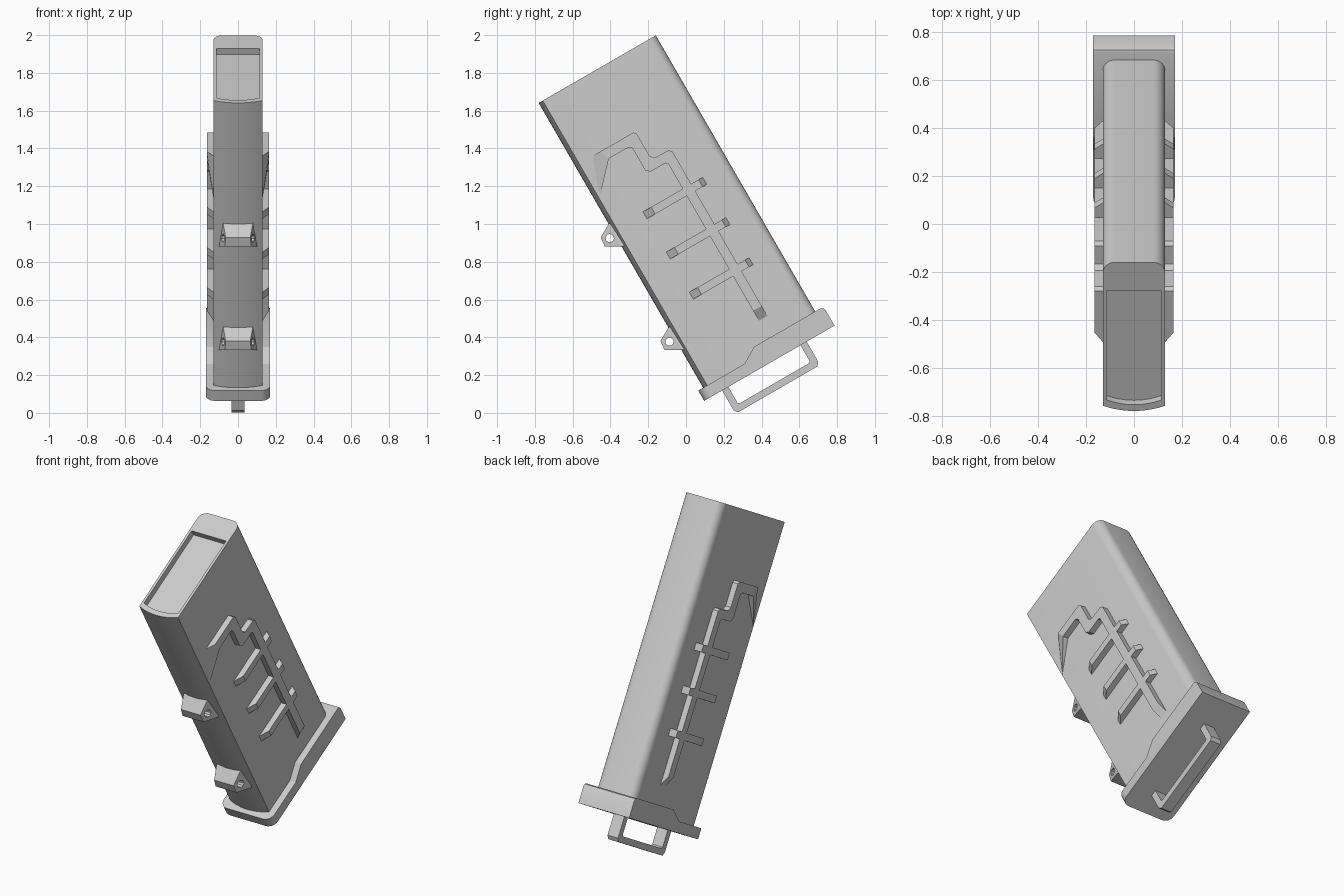
import bpy, bmesh
from math import radians, sin, cos, pi

if "Cube" in bpy.data.objects:
    bpy.data.objects.remove(bpy.data.objects["Cube"])

TILT = radians(30)   # everything is built upright, then leaned about x


def finish(name, bm, smooth=True):
    bmesh.ops.recalc_face_normals(bm, faces=bm.faces)
    me = bpy.data.meshes.new(name)
    bm.to_mesh(me)
    bm.free()
    ob = bpy.data.objects.new(name, me)
    bpy.context.collection.objects.link(ob)
    ob.rotation_euler.x = TILT
    if smooth:
        activate(ob)
        bpy.ops.object.shade_smooth_by_angle(angle=radians(30))
    return ob


def activate(ob):
    bpy.ops.object.select_all(action='DESELECT')
    ob.select_set(True)
    bpy.context.view_layer.objects.active = ob


def loft(bm, a, b):
    """Closed solid between two matching rings of points."""
    va, vb = [bm.verts.new(p) for p in a], [bm.verts.new(p) for p in b]
    n = len(va)
    bm.faces.new(va)
    bm.faces.new(vb)
    for i in range(n):
        j = (i + 1) % n
        bm.faces.new((va[i], va[j], vb[j], vb[i]))


def side_prism(bm, pts, x0, x1):
    loft(bm, [(x0, s, t) for s, t in pts], [(x1, s, t) for s, t in pts])


def cut(ob, cutter):
    cutter.hide_render = True
    m = ob.modifiers.new("cut", 'BOOLEAN')
    m.object, m.solver = cutter, 'EXACT'
    bpy.context.view_layer.update()
    activate(ob)
    bpy.ops.object.modifier_apply(modifier=m.name)
    bpy.data.objects.remove(cutter)


def section(hw, mid, corner, back, r):
    """Bowed front, flat sides, rounded back corners."""
    pts = []
    for i in range(11):
        k = -1 + i / 5
        pts.append((hw * k, mid + (corner - mid) * k * k))
    for cx, a0 in ((hw - r, 0), (r - hw, pi / 2)):
        for i in range(7):
            a = a0 + pi / 12 * i
            pts.append((cx + r * cos(a), back - r + r * sin(a)))
    return pts


# main casing with shallow pocket in the top
bm = bmesh.new()
outer = section(0.13, 0.145, 0.17, 0.861, 0.05)
loft(bm, [(x, y, 0.06) for x, y in outer], [(x, y, 1.811) for x, y in outer])
body = finish("casing", bm)
bm = bmesh.new()
inner = section(0.115, 0.175, 0.198, 0.724, 0.004)
loft(bm, [(x, y, 1.774) for x, y in inner], [(x, y, 1.9) for x, y in inner])
cut(body, finish("pocket_cutter", bm, False))

# base plate, stepped up at the back, rounded front corners
bm = bmesh.new()
side_prism(bm, [(0.115, 0.007), (0.912, 0.007), (0.912, 0.102), (0.906, 0.117), (0.893, 0.123),
                (0.487, 0.123), (0.398, 0.07), (0.115, 0.07)], -0.17, 0.17)
front = [e for e in bm.edges if all(v.co.y < 0.12 for v in e.verts)
         and abs(e.verts[0].co.x - e.verts[1].co.x) < 1e-4]
bmesh.ops.bevel(bm, geom=front, offset=0.05, segments=6, profile=0.5, affect='EDGES')
finish("base_plate", bm)

# pull handle under the plate
bm = bmesh.new()
side_prism(bm, [(0.225, 0.02), (0.225, -0.115), (0.24, -0.135), (0.725, -0.135), (0.742, -0.115),
                (0.742, 0.02), (0.704, 0.02), (0.704, -0.09), (0.696, -0.098), (0.272, -0.098),
                (0.263, -0.09), (0.263, 0.02)], -0.035, 0.035)
finish("pull_handle", bm)

# raised side ribs: flat spine with cross bars, ramped ends
IN, OUT, TH = 0.12, 0.165, 0.043
bars = (1.036, 0.79, 0.545)
pts = [(0.30, 1.425), (0.50, 1.425), (0.513, 1.41), (0.513, 1.275), (0.53, 1.253),
       (0.615, 1.25), (0.63, 1.235)]
for t in bars:
    pts += [(0.63, t), (0.675, t), (0.675, t - TH), (0.63, t - TH)]
pts += [(0.63, 0.29), (0.578, 0.29)]
for t in reversed(bars):
    pts += [(0.578, t - TH), (0.385, t - TH), (0.385, t), (0.578, t)]
pts += [(0.578, 1.19), (0.565, 1.2), (0.475, 1.2), (0.455, 1.22), (0.455, 1.355),
        (0.44, 1.37), (0.319, 1.37)]
bm = bmesh.new()
side_prism(bm, pts, IN, OUT)


def ramp(a, b, a2, b2):
    loft(bm, [(IN, *a), (OUT, *a), (0.13, *a2), (IN, *a2)],
         [(IN, *b), (OUT, *b), (0.13, *b2), (IN, *b2)])


ramp((0.30, 1.425), (0.319, 1.37), (0.254, 1.425), (0.172, 1.213))
ramp((0.63, 0.29), (0.578, 0.29), (0.63, 0.23), (0.578, 0.23))
for t in bars:
    ramp((0.385, t), (0.385, t - TH), (0.335, t), (0.335, t - TH))
    ramp((0.675, t), (0.675, t - TH), (0.70, t), (0.70, t - TH))
ribs = finish("side_ribs", bm, False)
ribs.modifiers.new("mirror", 'MIRROR')

# front lugs with a pin hole through each
lug_profile = [(0.19, -0.072, 0.1), (0.15, -0.072, 0.1), (0.068, -0.026, 0.07),
               (0.073, 0.027, 0.065), (0.145, 0.068, 0.078), (0.19, 0.068, 0.078)]
for name, tc in (("upper_lug", 1.003), ("lower_lug", 0.37)):
    bm = bmesh.new()
    loft(bm, [(-w, s, tc + t) for s, t, w in lug_profile],
         [(w, s, tc + t) for s, t, w in lug_profile])
    bmesh.ops.triangulate(bm, faces=[f for f in bm.faces if len(f.verts) > 4])
    lug = finish(name, bm, False)
    bm = bmesh.new()
    ring = [(0.113 + 0.022 * cos(i * pi / 5), tc + 0.022 * sin(i * pi / 5)) for i in range(10)]
    side_prism(bm, ring, -0.2, 0.2)
    cut(lug, finish("pin_cutter", bm, False))
